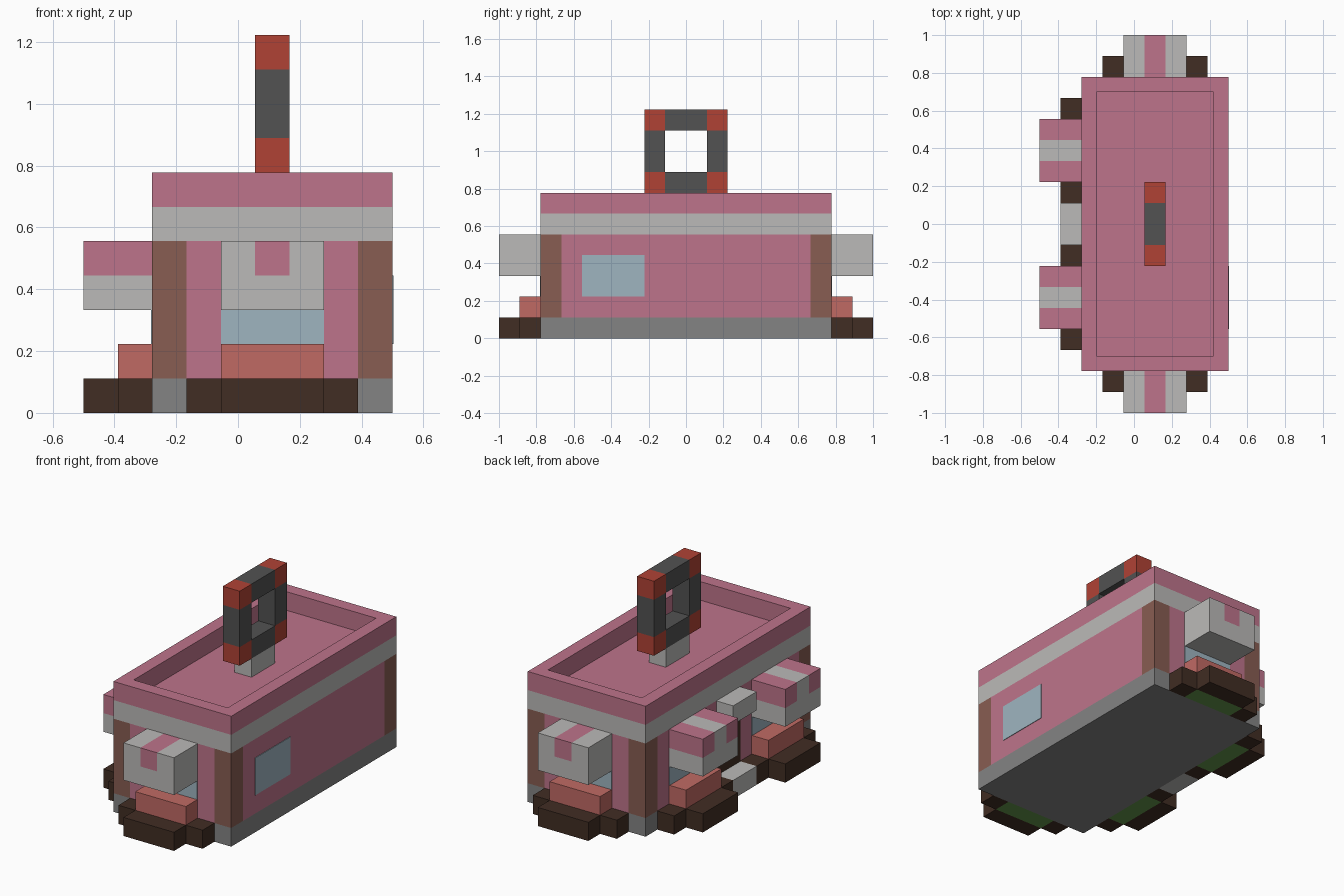
import bpy
import bmesh
from math import pi
from mathutils import Matrix, Vector

cube = bpy.data.objects.get("Cube")
if cube:
    bpy.data.objects.remove(cube, do_unlink=True)

U = 1 / 9          # one building block
SKIN = 0.03        # thickness of painted plates, in blocks
IDENTITY = Matrix.Identity(4)


def linear(v):
    return v / 12.92 if v <= 0.04045 else ((v + 0.055) / 1.055) ** 2.4


def material(name, code):
    rgb = [linear(b / 255) for b in bytes.fromhex(code)]
    mat = bpy.data.materials.new(name)
    mat.use_nodes = True
    mat.diffuse_color = (*rgb, 1)
    bsdf = next(n for n in mat.node_tree.nodes if n.type == 'BSDF_PRINCIPLED')
    bsdf.inputs["Base Color"].default_value = (*rgb, 1)
    bsdf.inputs["Roughness"].default_value = 0.9
    return mat


PINK = material("pink", "BE748B")
PALE = material("pale_grey", "BBBAB8")
GREY = material("mid_grey", "848484")
DARK = material("dark_grey", "525252")
RED = material("red", "B04235")
BLUE = material("window_blue", "9FB5C0")
BROWN = material("post_brown", "885D52")
SOIL = material("dark_brown", "412D23")
SALMON = material("salmon", "C06A64")
GREEN = material("leaf_green", "64964A")


def box(name, lo, hi, mats, cuts=(), rule=None, place=IDENTITY, shape=None):
    """Box between two corners in blocks; cuts are (axis, position) and
    rule(centre, normal) picks the material of each face."""
    lo, hi = Vector(lo), Vector(hi)
    bm = bmesh.new()
    bmesh.ops.create_cube(bm, size=1)
    for v in bm.verts:
        v.co = (lo + hi) / 2 + v.co * (hi - lo)
    if shape:
        shape(bm)
    for axis, position in cuts:
        normal = Vector((0, 0, 0))
        normal["xyz".index(axis)] = 1
        bmesh.ops.bisect_plane(bm, geom=bm.verts[:] + bm.edges[:] + bm.faces[:],
                               plane_co=normal * position, plane_no=normal)
    bm.normal_update()
    if rule:
        for f in bm.faces:
            f.material_index = mats.index(rule(f.calc_center_median(), f.normal))
    bm.transform(Matrix.Scale(U, 4) @ place)
    mesh = bpy.data.meshes.new(name)
    bm.to_mesh(mesh)
    bm.free()
    for m in mats:
        mesh.materials.append(m)
    ob = bpy.data.objects.new(name, mesh)
    bpy.context.collection.objects.link(ob)
    return ob


# Building: base, corner posts, walls, pale band and sunken roof
def sink_roof(bm):
    bm.normal_update()
    top = max(bm.faces, key=lambda f: f.calc_center_median().z)
    bmesh.ops.inset_region(bm, faces=[top], thickness=1)
    new = bmesh.ops.extrude_face_region(bm, geom=[top])["geom"]
    if top.is_valid:
        bmesh.ops.delete(bm, geom=[top], context='FACES_ONLY')
    for v in new:
        if isinstance(v, bmesh.types.BMVert):
            v.co.z -= 1


def wall_colour(c, n):
    if n.z > 0.5 or c.z > 6:
        return PINK
    if c.z < 1:
        return GREY
    if c.z > 5:
        return PALE
    corner = abs(c.y) > 6 and abs(c.x - 1) > 2.5
    return BROWN if corner else PINK


box("building", (-2.5, -7, 0), (4.5, 7, 7), [PINK, PALE, GREY, BROWN],
    [('z', 1), ('z', 5), ('z', 6), ('y', -6), ('y', 6), ('x', -1.5), ('x', 3.5)],
    wall_colour, shape=sink_roof)
box("left_window", (4.5, -5, 2), (4.5 + SKIN, -2, 4), [BLUE])

# Doorway on the right side
box("door", (-2.5 - SKIN, -1, 1), (-2.5, 1, 4), [SOIL])
box("door_canopy", (-3.5, -1, 4), (-2.5, 1, 5), [PALE])
box("door_step", (-3.5, -1, 0), (-2.5, 1, 1), [PALE])


# Window bays: awning, window, flowers and planter, facing -y before placing
def centre_stripe(c, n):
    return PINK if abs(c.x) < 0.5 and c.z > 4 and n.z > -0.5 else PALE


def outer_stripes(c, n):
    return PINK if abs(c.x) > 0.5 and c.z > 4 and n.z > -0.5 else PALE


def planter_colour(c, n):
    return GREEN if n.z < -0.5 and abs(c.x) < 1.5 else SOIL


def bay(name, x, y, turn, stripes):
    place = Matrix.Translation((x, y, 0)) @ Matrix.Rotation(turn, 4, 'Z')
    box(name + "_awning", (-1.5, -2, 3), (1.5, 0, 5), [PALE, PINK],
        [('x', -0.5), ('x', 0.5), ('z', 4)], stripes, place)
    box(name + "_window", (-1.5, -SKIN, 2), (1.5, 0, 3), [BLUE], place=place)
    box(name + "_flowers", (-1.5, -1, 1), (1.5, 0, 2), [SALMON], place=place)
    box(name + "_planter", (-2.5, -1, 0), (2.5, 0, 1), [SOIL, GREEN],
        [('x', -1.5), ('x', 1.5)], planter_colour, place)
    box(name + "_planter_lip", (-1.5, -2, 0), (1.5, -1, 1), [SOIL], place=place)


bay("front", 1, -7, 0, centre_stripe)
bay("back", 1, 7, pi, centre_stripe)
bay("right_front", -2.5, -3.5, -pi / 2, outer_stripes)
bay("right_back", -2.5, 3.5, -pi / 2, outer_stripes)

# Rooftop ring sign on its stand
box("sign_stand", (0.5, -1, 6), (1.5, 1, 7), [PALE])
for side, y in (("front", -2), ("back", 1)):
    for level, z in (("lower", 7), ("upper", 10)):
        box(f"sign_{level}_{side}_corner", (0.5, y, z), (1.5, y + 1, z + 1), [RED])
    box(f"sign_{side}_bar", (0.5, y, 8), (1.5, y + 1, 10), [DARK])
for level, z in (("lower", 7), ("upper", 10)):
    box(f"sign_{level}_bar", (0.5, -1, z), (1.5, 1, z + 1), [DARK])
